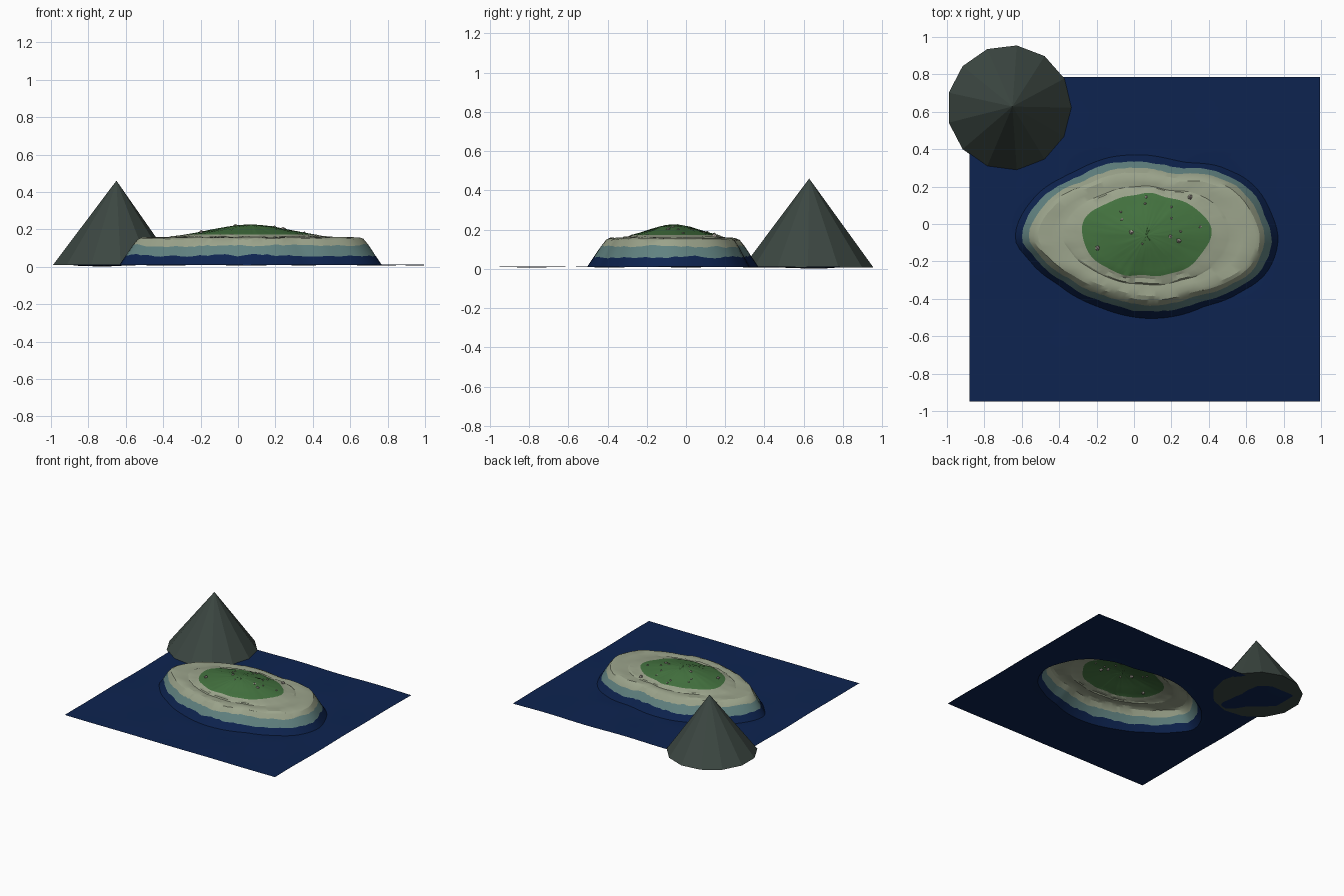
import bpy, bmesh, math, random
from mathutils import Vector

if "Cube" in bpy.data.objects:
    bpy.data.objects.remove(bpy.data.objects["Cube"])

random.seed(4)


def material(name, rgb):
    m = bpy.data.materials.new(name)
    m.diffuse_color = (*rgb, 1)
    m.use_nodes = True
    m.node_tree.nodes["Principled BSDF"].inputs["Base Color"].default_value = m.diffuse_color
    return m


sea = material("deep blue", (0.004, 0.017, 0.08))
shallows = material("shallow teal", (0.12, 0.225, 0.22))
sand = material("pale sand", (0.33, 0.37, 0.26))
grass = material("grass green", (0.057, 0.17, 0.05))
slate = material("dark slate", (0.045, 0.063, 0.054))
stone = material("light stone", (0.36, 0.33, 0.29))


def finish(bm, name, mats, smooth=False):
    bmesh.ops.recalc_face_normals(bm, faces=bm.faces)
    me = bpy.data.meshes.new(name)
    bm.to_mesh(me)
    bm.free()
    for m in mats:
        me.materials.append(m)
    ob = bpy.data.objects.new(name, me)
    bpy.context.collection.objects.link(ob)
    if smooth:
        bpy.context.view_layer.objects.active = ob
        ob.select_set(True)
        bpy.ops.object.shade_smooth_by_angle(angle=math.radians(25))
        ob.select_set(False)
    return ob


# Shoreline outline, read as polar radius around the island centre
CX, CY = 0.065, -0.06
SHORE = [(-.60, -.07), (-.5, .13), (-.31, .25), (-.18, .305), (.03, .335),
         (.25, .30), (.49, .26), (.62, .18), (.70, .05), (.735, -.085),
         (.675, -.25), (.54, -.345), (.35, -.415), (.085, -.47),
         (-.155, -.42), (-.37, -.31), (-.53, -.18)]
POLAR = sorted((math.atan2(y - CY, x - CX) % math.tau, math.hypot(x - CX, y - CY))
               for x, y in SHORE)


def shore_radius(a):
    n = len(POLAR)
    a %= math.tau
    i = max([k for k in range(n) if POLAR[k][0] <= a], default=-1)
    a0, r1 = POLAR[i % n]
    a1, r2 = POLAR[(i + 1) % n]
    t = ((a - a0) % math.tau) / ((a1 - a0) % math.tau)
    r0, r3 = POLAR[(i - 1) % n][1], POLAR[(i + 2) % n][1]
    return 0.5 * (2 * r1 + (r2 - r0) * t + (2 * r0 - 5 * r1 + 4 * r2 - r3) * t * t
                  + (3 * r1 - r0 - 3 * r2 + r3) * t ** 3)


# Sea sheet limits
X0, X1, Y0, Y1 = -0.88, 0.995, -0.95, 0.785


def sheet_radius(a):
    c, s = math.cos(a), math.sin(a)
    rx = ((X1 if c > 0 else X0) - CX) / c if abs(c) > 1e-6 else 9
    ry = ((Y1 if s > 0 else Y0) - CY) / s if abs(s) > 1e-6 else 9
    return min(rx, ry)


def grass_radius(a):
    wob = 1 + 0.02 * math.sin(5 * a) + 0.015 * math.sin(9 * a + 1)
    return wob / math.hypot(math.cos(a) / 0.345, math.sin(a) / 0.22)


def sea_height(x, y):
    wave = 0.010 + 0.0025 * math.sin(9 * x + 2 * y) * math.cos(8 * y)
    dip = math.exp(-((x + .73) ** 2 + (y - .67) ** 2) / 0.018)
    return max(0.0, wave - 0.011 * dip)


# Angles include the exact sheet corners
N = 112
ANGLES = [math.tau * i / N for i in range(N)]
for x in (X0, X1):
    for y in (Y0, Y1):
        a = math.atan2(y - CY, x - CX) % math.tau
        ANGLES[min(range(N), key=lambda i: abs(ANGLES[i] - a))] = a

# Rings from outside to inside: (kind, parameter, height, material, jitter)
RINGS = [("sea", t, None, 0, 0) for t in (1, .85, .7, .55, .4, .25, .1)]
RINGS += [("slope", -.035, .009, 0, 0), ("slope", 0, .06, 0, .006),
          ("slope", .035, .113, 1, .006), ("slope", .062, .147, 2, .004),
          ("slope", .085, .157, 2, .002)]
RINGS += [("beach", .3, .158, 2, .002), ("beach", .55, .155, 2, .001),
          ("beach", .62, .161, 2, .002), ("beach", .85, .165, 2, .002),
          ("beach", 1, .173, 2, .001)]
RINGS += [("hill", .85, .181, 3, .001), ("hill", .6, .197, 3, .002),
          ("hill", .35, .215, 3, .001), ("hill", .14, .223, 3, .001)]

# Terrain: one open sheet for sea, slopes, beach and grassy hill
bm = bmesh.new()
previous = None
for kind, p, z, mat, jit in RINGS:
    ring = []
    drift = 0
    for a in ANGLES:
        drift = 0.6 * drift + random.uniform(-jit, jit)
        s, g = shore_radius(a), grass_radius(a)
        h = z
        if kind == "sea":
            r = (s + .035) * (1 - p) + sheet_radius(a) * p
        elif kind == "slope":
            r = s - p - .6 * drift
        elif kind == "beach":
            r = (s - .085) * (1 - p) + g * p
        else:
            r = g * p
        x, y = CX + r * math.cos(a), CY + r * math.sin(a)
        h = sea_height(x, y) if h is None else h + drift
        ring.append(bm.verts.new((x, y, h)))
    if previous:
        for i in range(N):
            j = (i + 1) % N
            f = bm.faces.new((previous[i], previous[j], ring[j], ring[i]))
            f.material_index = mat
    previous = ring
peak = bm.verts.new((CX, CY, .226))
for i in range(N):
    bm.faces.new((previous[i], previous[(i + 1) % N], peak)).material_index = 3
terrain = finish(bm, "island_terrain", [sea, shallows, sand, grass], True)
# Keep the open sheet facing up
if sum(f.normal.z for f in terrain.data.polygons) < 0:
    terrain.data.flip_normals()

# Rocky peak: thirteen-sided cone with a slightly offset tip
bm = bmesh.new()
base = [bm.verts.new((-.667 + .333 * math.cos(math.tau * i / 13),
                      .622 + .335 * math.sin(math.tau * i / 13), .008))
        for i in range(13)]
tip = bm.verts.new((-.65, .628, .46))
bm.faces.new(base)
for i in range(13):
    bm.faces.new((base[i], base[(i + 1) % 13], tip))
finish(bm, "cone_mountain", [slate])

# Small stones scattered on the grass
STONES = [(-.07, .065), (.065, .145), (.2, .09), (.3, .145), (-.015, -.045),
          (-.195, -.13), (-.065, .025), (.195, -.065), (.24, -.09), (.25, -.04),
          (.355, -.015), (.045, -.105), (.06, .11), (.2, .03)]
bm = bmesh.new()
for k, (x, y) in enumerate(STONES):
    a = math.atan2(y - CY, x - CX)
    q = math.hypot(x - CX, y - CY) / grass_radius(a)
    size = .014 if k in (4, 5, 7, 8, 3) else .008
    made = bmesh.ops.create_icosphere(bm, subdivisions=1, radius=size)["verts"]
    for v in made:
        v.co = v.co * random.uniform(.75, 1.2) + Vector((x, y, .228 - .055 * q))
finish(bm, "stones", [stone])
